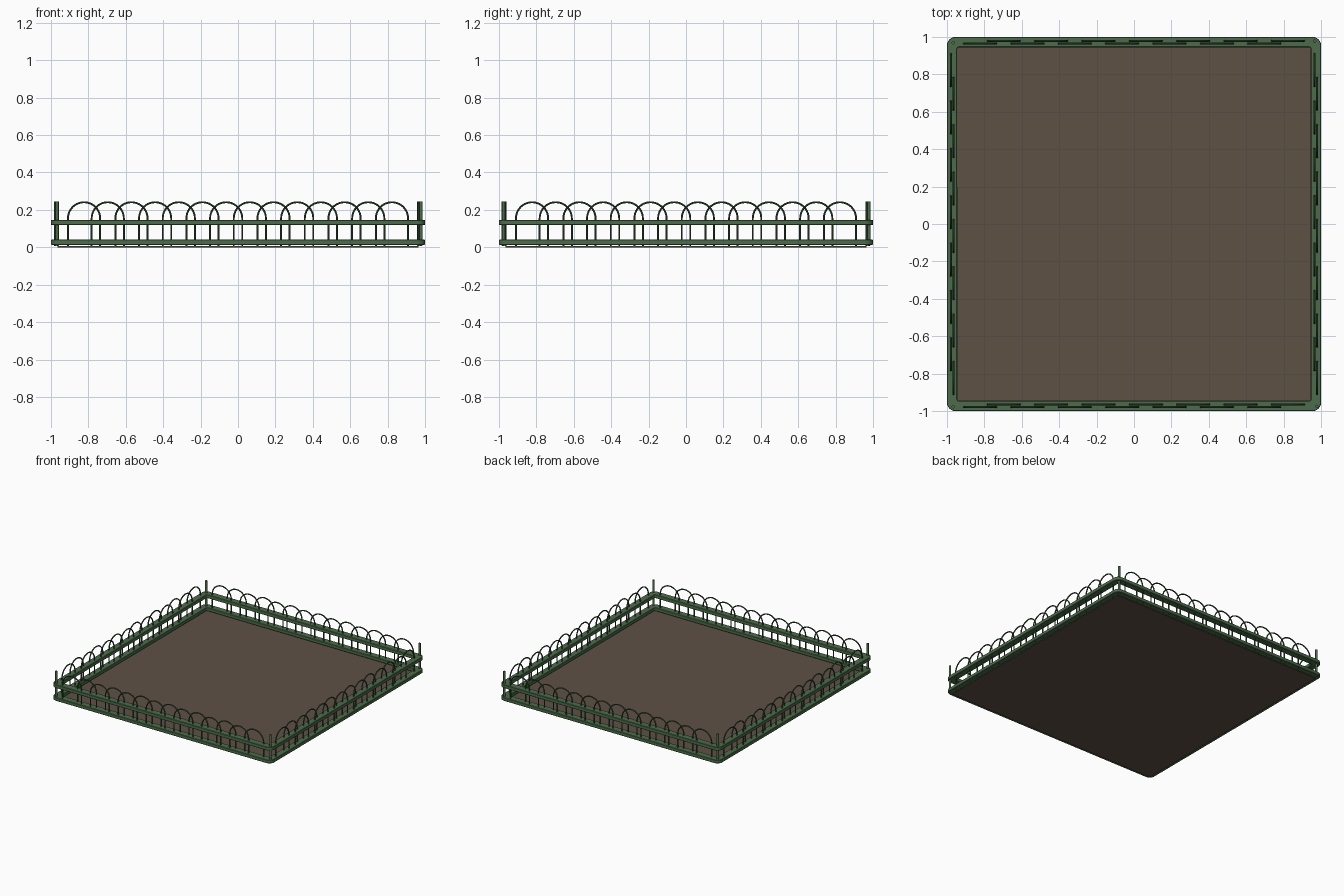
import bpy, bmesh, math
from mathutils import Matrix, Vector

if "Cube" in bpy.data.objects:
    bpy.data.objects.remove(bpy.data.objects["Cube"])


def material(name, rgb):
    m = bpy.data.materials.new(name)
    m.diffuse_color = (*rgb, 1)
    m.use_nodes = True
    m.node_tree.nodes["Principled BSDF"].inputs["Base Color"].default_value = m.diffuse_color
    return m


RAIL = material("rail green", (0.075, 0.15, 0.07))
WIRE = material("wire green", (0.045, 0.095, 0.042))
SOIL = material("soil brown", (0.112, 0.083, 0.06))


def finish(name, bm, mat, smooth=True):
    bmesh.ops.recalc_face_normals(bm, faces=bm.faces)
    me = bpy.data.meshes.new(name)
    bm.to_mesh(me)
    bm.free()
    me.materials.append(mat)
    ob = bpy.data.objects.new(name, me)
    bpy.context.collection.objects.link(ob)
    if smooth:
        bpy.context.view_layer.objects.active = ob
        ob.select_set(True)
        bpy.ops.object.shade_smooth_by_angle(angle=math.radians(35))
        ob.select_set(False)
    return ob


def rounded_square(half, r, steps=6):
    pts = []
    for q in range(4):
        c = Vector((half - r, half - r)) @ Matrix.Rotation(-q * math.pi / 2, 2)
        for i in range(steps + 1):
            a = q * math.pi / 2 + i / steps * math.pi / 2
            pts.append((c.x + r * math.cos(a), c.y + r * math.sin(a)))
    # order the outline by angle so it always runs counter-clockwise
    return sorted(pts, key=lambda p: math.atan2(p[1], p[0]))


# square rail rings with rounded outer corners and softened edges
def rail(name, z0, z1):
    bm = bmesh.new()
    b = 0.003
    section = [(1, .045, z0 + b), (1, .045, z1 - b), (1 - b, .042, z1),
               (.945 + b, .012, z1), (.945, .01, z1 - b),
               (.945, .01, z0 + b), (.945 + b, .012, z0), (1 - b, .042, z0)]
    loops = [[bm.verts.new((x, y, z)) for x, y in rounded_square(h, r)]
             for h, r, z in section]
    n = len(loops[0])
    for k in range(len(loops)):
        a, c = loops[k], loops[(k + 1) % len(loops)]
        for i in range(n):
            j = (i + 1) % n
            bm.faces.new((a[i], a[j], c[j], c[i]))
    finish(name, bm, RAIL)


rail("lower_rail", 0.013, 0.041)
rail("upper_rail", 0.118, 0.147)


# sweep a round tube along a path lying in the xz plane at depth y
def tube(bm, path, y, r, sides=8):
    rings = []
    for i, p in enumerate(path):
        t = (path[min(i + 1, len(path) - 1)] - path[max(i - 1, 0)]).normalized()
        side = Vector((-t.z, 0, t.x))
        rings.append([bm.verts.new(p + Vector((0, y, 0))
                      + side * (r * math.cos(2 * math.pi * s / sides))
                      + Vector((0, r * math.sin(2 * math.pi * s / sides), 0)))
                      for s in range(sides)])
    for a, b in zip(rings, rings[1:]):
        for s in range(sides):
            u = (s + 1) % sides
            bm.faces.new((a[s], a[u], b[u], b[s]))
    bm.faces.new(rings[0])
    bm.faces.new(rings[-1])


# overlapping wire hoops, alternating in front of and behind each other
R, WR, COUNT = 0.086, 0.005, 14
SPRING = 0.246 - WR - R
for q, side_name in enumerate(("front", "right", "back", "left")):
    bm = bmesh.new()
    for i in range(COUNT):
        cx = -0.823 + i * 1.646 / (COUNT - 1)
        path = [Vector((cx - R, 0, 0.008))]
        for k in range(21):
            a = math.pi - k * math.pi / 20
            path.append(Vector((cx + R * math.cos(a), 0, SPRING + R * math.sin(a))))
        path.append(Vector((cx + R, 0, 0.008)))
        tube(bm, path, -0.972 + (0.007 if i % 2 else -0.007), WR)
    bmesh.ops.transform(bm, verts=bm.verts,
                        matrix=Matrix.Rotation(q * math.pi / 2, 4, 'Z'))
    finish(side_name + "_hoops", bm, WIRE)

# corner posts
for i, (x, y) in enumerate(((-.967, -.977), (.978, -.975), (.966, .978), (-.967, .969))):
    bm = bmesh.new()
    bmesh.ops.create_cone(bm, cap_ends=True, segments=12, radius1=.009, radius2=.009,
                          depth=.237, matrix=Matrix.Translation((x, y, .1275)))
    finish(f"corner_post_{i + 1}", bm, RAIL)

# soil bed
bm = bmesh.new()
bmesh.ops.create_cube(bm, size=1, matrix=Matrix.Translation((0, 0, .003))
                      @ Matrix.Diagonal((1.93, 1.93, .006, 1)))
finish("soil_bed", bm, SOIL, smooth=False)
